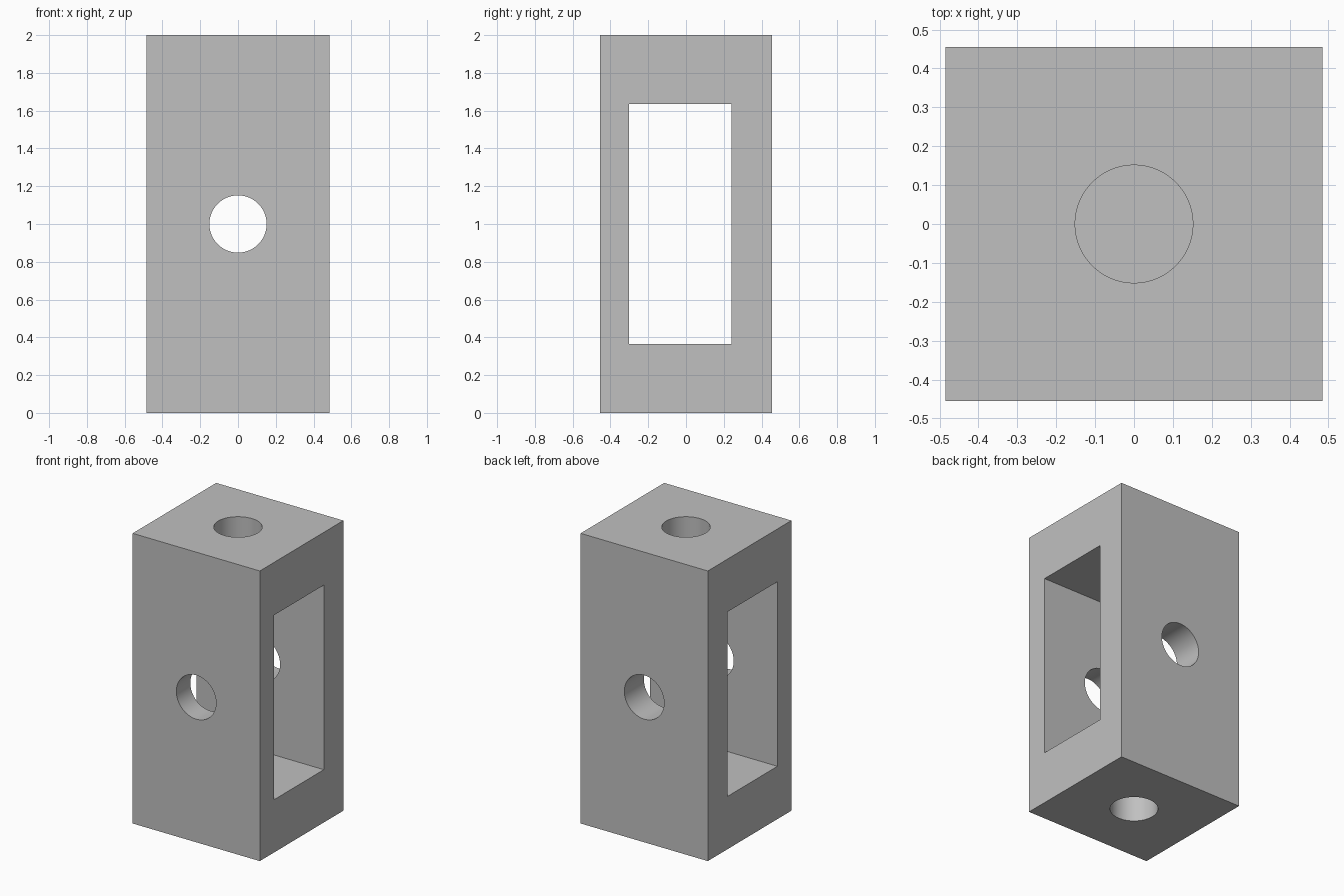
import bpy
from math import pi
from mathutils import Vector

if "Cube" in bpy.data.objects:
    bpy.data.objects.remove(bpy.data.objects["Cube"], do_unlink=True)

W, D, H = 0.97, 0.91, 2.0      # outer size
R = 0.1515                     # bore radius
DEPTH = 0.30                   # depth of the end bores

grey = bpy.data.materials.new("plain grey")
grey.use_nodes = True
colour = (0.53, 0.53, 0.53, 1)
grey.diffuse_color = colour
grey.node_tree.nodes["Principled BSDF"].inputs["Base Color"].default_value = colour


def box(name, low, high):
    low, high = Vector(low), Vector(high)
    bpy.ops.mesh.primitive_cube_add(size=1, location=(low + high) / 2)
    ob = bpy.context.object
    ob.name = name
    ob.scale = high - low
    bpy.ops.object.transform_apply(location=True, rotation=False, scale=True)
    ob.data.materials.append(grey)
    return ob


def bore(name, centre, length, tilt=0):
    bpy.ops.mesh.primitive_cylinder_add(vertices=64, radius=R, depth=length,
                                        location=centre, rotation=(tilt, 0, 0))
    ob = bpy.context.object
    ob.name = name
    ob.data.materials.append(grey)
    return ob


# Solid block
body = box("block_body", (-W / 2, -D / 2, 0), (W / 2, D / 2, H))

# Rectangular window from side to side, cross bore, and a blind bore in each end
cutters = [
    box("window_cutter", (-W, -0.303, 0.364), (W, 0.242, 1.636)),
    bore("cross_bore_cutter", (0, 0, H / 2), D * 2, pi / 2),
    bore("top_bore_cutter", (0, 0, H), DEPTH * 2),
    bore("bottom_bore_cutter", (0, 0, 0), DEPTH * 2),
]
for cutter in cutters:
    cut = body.modifiers.new(cutter.name, 'BOOLEAN')
    cut.operation = 'DIFFERENCE'
    cut.solver = 'EXACT'
    cut.object = cutter

# Apply the cuts, then drop the cutters
bpy.ops.object.select_all(action='DESELECT')
bpy.context.view_layer.objects.active = body
body.select_set(True)
for cutter in cutters:
    bpy.ops.object.modifier_apply(modifier=cutter.name)
    bpy.data.objects.remove(cutter, do_unlink=True)

# Round bore walls, crisp block edges
bpy.ops.object.shade_smooth_by_angle(angle=pi / 6)
